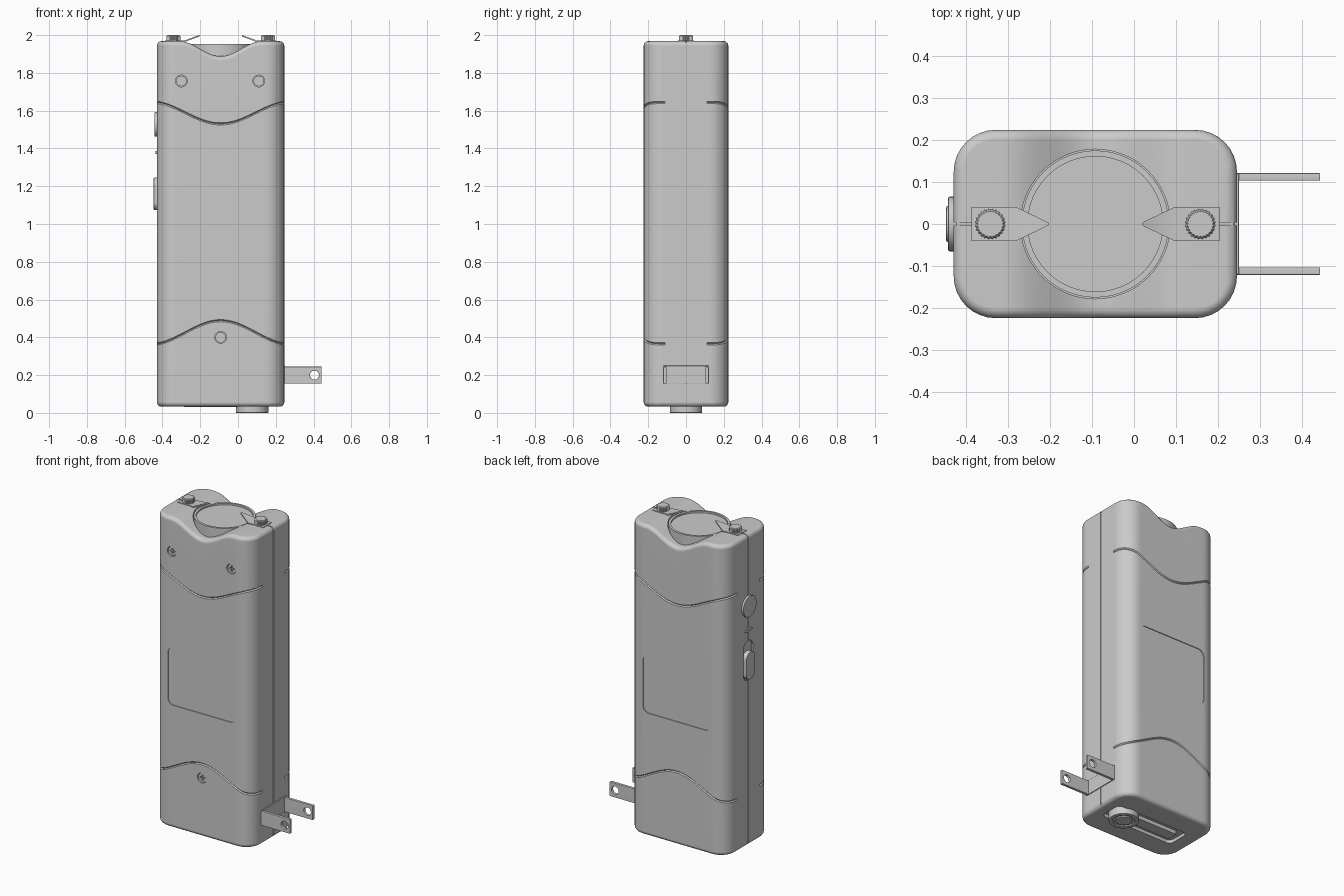
import bpy, bmesh, math

if "Cube" in bpy.data.objects:
    bpy.data.objects.remove(bpy.data.objects["Cube"])

CX, HX, HY, R = -0.092, 0.337, 0.224, 0.10   # body centre, half sizes, corner radius
Z0, Z1, F = 0.033, 1.968, 0.024              # body bottom, top, edge fillet


def make(name, bm, smooth=True):
    bmesh.ops.remove_doubles(bm, verts=bm.verts, dist=1e-5)
    bmesh.ops.recalc_face_normals(bm, faces=bm.faces)
    me = bpy.data.meshes.new(name)
    bm.to_mesh(me)
    bm.free()
    ob = bpy.data.objects.new(name, me)
    bpy.context.collection.objects.link(ob)
    return ob


def activate(ob):
    bpy.ops.object.select_all(action='DESELECT')
    ob.select_set(True)
    bpy.context.view_layer.objects.active = ob


def finish(ob, bevel=0.0):
    activate(ob)
    if bevel:
        m = ob.modifiers.new("bevel", 'BEVEL')
        m.width, m.segments, m.limit_method = bevel, 2, 'ANGLE'
        bpy.ops.object.modifier_apply(modifier=m.name)
    bpy.ops.object.shade_smooth_by_angle(angle=math.radians(32))
    m = ob.modifiers.new("normals", 'WEIGHTED_NORMAL')
    m.keep_sharp = True
    return ob


def cut(ob, cutters):
    for c in cutters:
        c.hide_render = True
        activate(ob)
        m = ob.modifiers.new("cut", 'BOOLEAN')
        m.object, m.operation, m.solver = c, 'DIFFERENCE', 'EXACT'
        bpy.ops.object.modifier_apply(modifier=m.name)
        bpy.data.objects.remove(c)


def slab(name, axis, u0, u1, v0, v1, d0, d1, r=0.0, n=8):
    """Rounded rectangle extruded along an axis."""
    pts = []
    for k, (u, v) in enumerate([(u1 - r, v1 - r), (u0 + r, v1 - r), (u0 + r, v0 + r), (u1 - r, v0 + r)]):
        for i in range(n + 1 if r else 1):
            a = math.pi / 2 * (k + i / n)
            pts.append((u + r * math.cos(a), v + r * math.sin(a)))
    pts = [p for i, p in enumerate(pts) if math.dist(p, pts[i - 1]) > 1e-5]
    place = {'x': lambda u, v, d: (d, u, v), 'y': lambda u, v, d: (u, d, v), 'z': lambda u, v, d: (u, v, d)}[axis]
    bm = bmesh.new()
    lo = [bm.verts.new(place(u, v, d0)) for u, v in pts]
    hi = [bm.verts.new(place(u, v, d1)) for u, v in pts]
    bm.faces.new(lo)
    bm.faces.new(hi)
    for i in range(len(pts)):
        bm.faces.new((lo[i - 1], lo[i], hi[i], hi[i - 1]))
    return make(name, bm)


def disc(name, axis, u, v, r, d0, d1, n=8):
    return slab(name, axis, u - r, u + r, v - r, v + r, d0, d1, r, n)


def hump(x, half):
    d = min(abs(x - CX) / half, 1)
    return 0.5 * (1 + math.cos(math.pi * d))


def chain(inset):
    """Front half of the body outline, left to right."""
    r, c = R - inset, HX - R
    left = [(-c - r * math.cos(a), -(HY - R) - r * math.sin(a)) for a in [math.pi / 16 * i for i in range(9)]]
    mid = [(-c + 2 * c * i / 32, -HY + inset) for i in range(1, 32)]
    right = [(-x, y) for x, y in reversed(left)]
    return [(x + CX, y) for x, y in left + mid + right]


# Body shell: stacked rounded outlines with a dipped top
bm = bmesh.new()
rings = []
angles = [math.pi / 2 * k / 4 for k in range(5)]
levels = [(F * (1 - math.sin(a)), F * (1 - math.cos(a)), False) for a in angles]
levels += [(F * (1 - math.cos(a)), F * (1 - math.sin(a)), True) for a in angles]
for inset, dz, top in levels:
    front = chain(inset)
    loop = front + [(x, -y) for x, y in reversed(front)]
    rings.append([bm.verts.new((x, y, Z1 - 0.08 * hump(x, 0.22) - dz if top else Z0 + dz)) for x, y in loop])
for a, b in zip(rings, rings[1:]):
    for i in range(len(a)):
        bm.faces.new((a[i - 1], a[i], b[i], b[i - 1]))
for ring in (rings[0], rings[-1]):
    n = len(ring)
    for i in range(n // 2 - 1):
        bm.faces.new((ring[i], ring[i + 1], ring[n - 2 - i], ring[n - 1 - i]))
body = make("body_shell", bm)


# Curved grooves that wrap round the corners
def wave_groove(s, base, amp):
    g = 0.006

    def path(inset):
        p = chain(inset)
        return [(p[0][0], -0.11)] + p + [(p[-1][0], -0.11)]
    bm = bmesh.new()
    rows = []
    for (ox, oy), (x, y), (ix, iy) in zip(path(-g), path(0), path(g)):
        z = base + amp * hump(x, 0.37)
        rows.append([bm.verts.new(p) for p in ((ox, s * oy, z), (x, s * y, z + g), (ix, s * iy, z), (x, s * y, z - g))])
    for a, b in zip(rows, rows[1:]):
        for i in range(4):
            bm.faces.new((a[i - 1], a[i], b[i], b[i - 1]))
    bm.faces.new(rows[0])
    bm.faces.new(rows[-1])
    return make("groove_cutter", bm)


SCREWS = [(-0.30, 1.757), (0.11, 1.757), (CX, 0.40)]
cutters = []
for s in (-1, 1):
    cutters += [wave_groove(s, 1.646, -0.116), wave_groove(s, 0.363, 0.125)]
    # label recess, side seam and top seam
    cutters.append(slab("panel_cutter", 'y', -0.327, 0.14, 0.80, 1.16, s * (HY - 0.005), s * 0.3, 0.04))
    a, b = sorted((CX + s * (HX - 0.006), CX + s * 0.4))
    cutters.append(slab("seam_cutter", 'z', a, b, -0.003, 0.003, -0.1, 2.1))
    a, b = sorted((CX + s * 0.23, CX + s * 0.4))
    cutters.append(slab("seam_cutter", 'z', a, b, -0.0032, 0.0032, Z1 - 0.006, 2.1))
cutters += [disc("hole_cutter", 'y', x, z, 0.031, -0.3, -HY + 0.02) for x, z in SCREWS]
cutters.append(disc("lens_cutter", 'z', CX, 0, 0.178, 1.87, 2.1, 12))
cutters.append(slab("slot_cutter", 'x', -0.047, 0.047, 1.065, 1.31, -0.5, -0.419, 0.045))
cutters.append(slab("base_cutter", 'z', -0.33, 0.175, -0.075, 0.075, -0.1, 0.053, 0.03))
cut(body, cutters)
finish(body)

# Lens with raised rim
lens = disc("lens", 'z', CX, 0, 0.175, 1.86, 1.952, 12)
cut(lens, [disc("rim_cutter", 'z', CX, 0, 0.161, 1.942, 2.1, 12)])
finish(lens)

# Front screws with cross recess
for i, (x, z) in enumerate(SCREWS):
    head = disc("case_screw_%d" % i, 'y', x, z, 0.028, -HY + 0.006, -HY + 0.03)
    cut(head, [slab("c", 'y', x - w, x + w, z - h, z + h, -0.3, -HY + 0.013)
               for w, h in ((0.017, 0.004), (0.004, 0.017))])
    finish(head)

for side, s in (("left", -1), ("right", 1)):
    # Pointed contact strip, bent upward at its tip
    bm = bmesh.new()
    rows = []
    for d, w, z in ((0.295, 0.041, Z1), (0.19, 0.041, Z1), (0.125, 0.010, 1.992), (0.112, 0.003, 1.996)):
        rows.append([bm.verts.new((CX + s * d, y, z + t)) for y, t in ((-w, -0.004), (w, -0.004), (w, 0.004), (-w, 0.004))])
    for a, b in zip(rows, rows[1:]):
        for i in range(4):
            bm.faces.new((a[i - 1], a[i], b[i], b[i - 1]))
    bm.faces.new(rows[0])
    bm.faces.new(rows[-1])
    finish(make(side + "_contact", bm))

    # Knurled contact screw
    bm = bmesh.new()
    rows = []
    for z, k in ((1.966, 1), (1.995, 1), (2.0, 0.85)):
        rows.append([bm.verts.new((CX + s * 0.25 + k * r * math.cos(a), k * r * math.sin(a), z))
                     for r, a in [(0.037 if i % 2 else 0.034, math.pi * i / 24) for i in range(48)]])
    for a, b in zip(rows, rows[1:]):
        for i in range(48):
            bm.faces.new((a[i - 1], a[i], b[i], b[i - 1]))
    bm.faces.new(rows[0])
    bm.faces.new(rows[-1])
    finish(make(side + "_contact_screw", bm))

    # Plug prong with hole
    y = s * 0.112
    prong = slab(side + "_prong", 'y', 0.20, 0.443, 0.155, 0.245, y - 0.009, y + 0.009)
    cut(prong, [disc("c", 'y', 0.405, 0.2, 0.024, y - 0.1, y + 0.1)])
    finish(prong, 0.003)

# Plate joining the prongs
finish(slab("prong_base", 'x', -0.12, 0.12, 0.155, 0.25, 0.2, 0.250), 0.003)

# Controls on the left side
finish(disc("push_button", 'x', 0, 1.527, 0.065, -0.442, -0.40, 12), 0.003)
finish(slab("indicator_light", 'x', -0.035, 0.035, 1.37, 1.386, -0.436, -0.41, 0.007), 0.002)
finish(slab("slide_switch", 'x', -0.043, 0.043, 1.075, 1.245, -0.447, -0.40, 0.04), 0.004)

# Base: slide bar and round foot with ring groove
finish(slab("base_slide_bar", 'z', -0.285, 0.05, -0.035, 0.035, 0.03, 0.08, 0.008), 0.003)
foot = disc("base_foot", 'z', 0.075, 0, 0.086, 0.0, 0.07, 12)
ring = disc("ring_cutter", 'z', 0.075, 0, 0.062, -0.05, 0.008, 12)
cut(ring, [disc("c", 'z', 0.075, 0, 0.048, -0.1, 0.1, 12)])
cut(foot, [ring])
finish(foot, 0.003)
